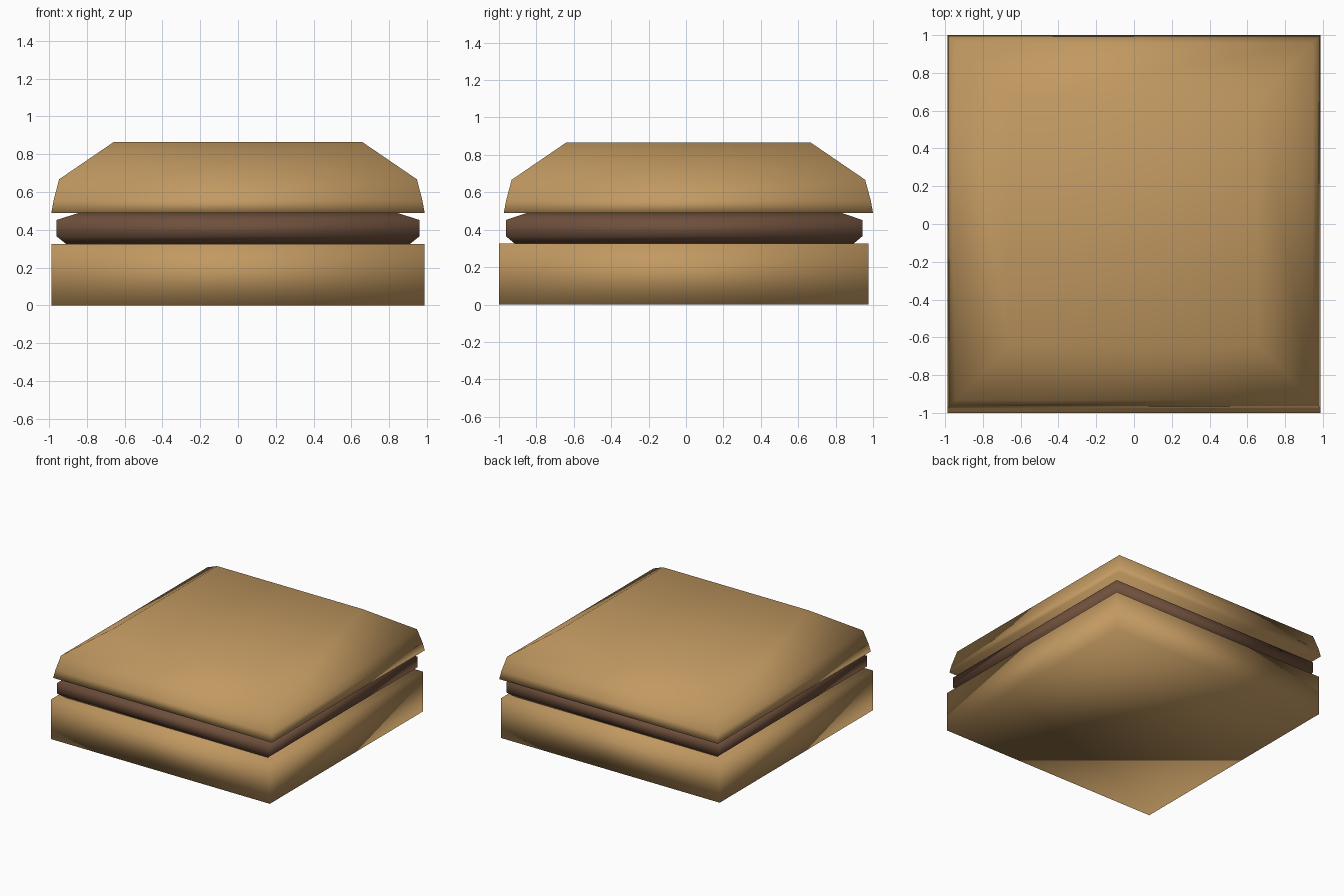
import bpy, bmesh

if "Cube" in bpy.data.objects:
    bpy.data.objects.remove(bpy.data.objects["Cube"])


def material(name, color):
    m = bpy.data.materials.new(name)
    m.diffuse_color = (*color, 1)
    m.use_nodes = True
    m.node_tree.nodes["Principled BSDF"].inputs["Base Color"].default_value = m.diffuse_color
    return m


def square_loft(name, y_off, profile, mat):
    """Closed stack of square rings; profile = (half_x, half_y, z) from bottom to top."""
    bm = bmesh.new()
    rings = [[bm.verts.new((sx * hx, sy * hy + y_off, z))
              for sx, sy in ((-1, -1), (1, -1), (1, 1), (-1, 1))]
             for hx, hy, z in profile]
    for low, high in zip(rings, rings[1:]):
        for i in range(4):
            j = (i + 1) % 4
            bm.faces.new((low[i], low[j], high[j], high[i]))
    bm.faces.new(rings[0][::-1])
    bm.faces.new(rings[-1])
    for f in bm.faces:
        f.smooth = True
    me = bpy.data.meshes.new(name)
    bm.to_mesh(me)
    bm.free()
    me.materials.append(mat)
    ob = bpy.data.objects.new(name, me)
    bpy.context.collection.objects.link(ob)
    return ob


bread = material("bread", (0.54, 0.32, 0.12))
meat = material("meat", (0.16, 0.08, 0.045))

# Lower bun: plain slab
square_loft("bottom_bun", -0.012, [(0.988, 0.988, 0), (0.988, 0.988, 0.325)], bread)

# Patty with chamfered rim
square_loft("patty", -0.01, [(0.91, 0.905, 0.325), (0.96, 0.953, 0.365),
                             (0.96, 0.953, 0.452), (0.84, 0.84, 0.49)], meat)

# Upper bun: steep sides, then a wide slope to the flat crown
square_loft("top_bun", 0.013, [(0.988, 0.987, 0.49), (0.976, 0.975, 0.555),
                               (0.947, 0.945, 0.667), (0.657, 0.655, 0.865)], bread)
